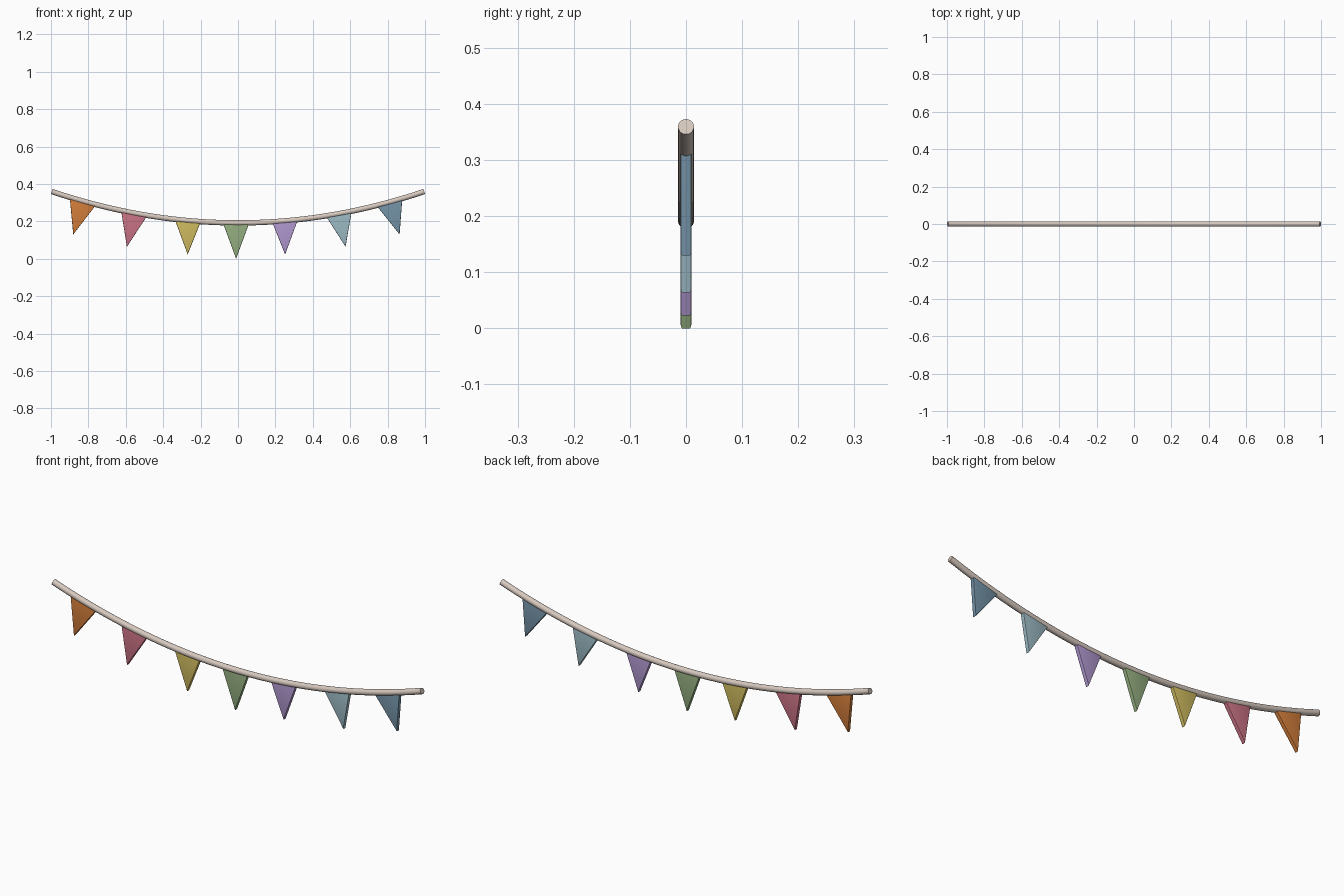
import bpy, bmesh, math
from mathutils import Vector

if "Cube" in bpy.data.objects:
    bpy.data.objects.remove(bpy.data.objects["Cube"])

ROPE_R, HALF, LOW, SAG = 0.0143, 0.9955, 0.192, 0.169
FLAG_T = 0.0098          # half thickness of a flag


def rope_z(x):
    return LOW + SAG * x * x


def material(name, rgb):
    def lin(c):
        c /= 255
        return c / 12.92 if c <= 0.04045 else ((c + 0.055) / 1.055) ** 2.4
    m = bpy.data.materials.new(name)
    m.diffuse_color = (*[lin(c) for c in rgb], 1)
    m.use_nodes = True
    m.node_tree.nodes["Principled BSDF"].inputs["Base Color"].default_value = m.diffuse_color
    return m


def add_object(name, bm, mat, angle):
    bmesh.ops.recalc_face_normals(bm, faces=bm.faces)
    me = bpy.data.meshes.new(name)
    bm.to_mesh(me)
    bm.free()
    me.materials.append(mat)
    ob = bpy.data.objects.new(name, me)
    bpy.context.collection.objects.link(ob)
    bpy.ops.object.select_all(action='DESELECT')
    ob.select_set(True)
    bpy.context.view_layer.objects.active = ob
    bpy.ops.object.shade_smooth_by_angle(angle=math.radians(angle))
    return ob


# Sagging rope: round section swept along a parabola
def build_rope(mat, steps=48, sides=20):
    bm = bmesh.new()
    rings = []
    for i in range(steps + 1):
        x = -HALF + 2 * HALF * i / steps
        normal = Vector((-2 * SAG * x, 0, 1)).normalized()
        centre = Vector((x, 0, rope_z(x)))
        ring = []
        for j in range(sides):
            a = 2 * math.pi * j / sides
            offset = normal * math.cos(a) + Vector((0, math.sin(a), 0))
            ring.append(bm.verts.new(centre + offset * ROPE_R))
        rings.append(ring)
    for a, b in zip(rings, rings[1:]):
        for j in range(sides):
            k = (j + 1) % sides
            bm.faces.new((a[j], a[k], b[k], b[j]))
    bm.faces.new(rings[0])
    bm.faces.new(rings[-1])
    add_object("rope", bm, mat, 40)


# Triangular flag with its top edge buried in the rope and softened rims
def build_flag(name, left, right, tip, mat):
    outline = [(left, rope_z(left) - 0.006), tip, (right, rope_z(right) - 0.006)]
    bm = bmesh.new()
    face = bm.faces.new([bm.verts.new((x, -FLAG_T, z)) for x, z in outline])
    ext = bmesh.ops.extrude_face_region(bm, geom=[face], use_keep_orig=True)
    moved = [g for g in ext["geom"] if isinstance(g, bmesh.types.BMVert)]
    bmesh.ops.translate(bm, vec=(0, 2 * FLAG_T, 0), verts=moved)
    bmesh.ops.recalc_face_normals(bm, faces=bm.faces)
    rims = [e for e in bm.edges if abs(e.verts[0].co.y - e.verts[1].co.y) < 1e-5]
    bmesh.ops.bevel(bm, geom=rims, offset=0.003, segments=2, profile=0.5,
                    affect='EDGES')
    add_object(name, bm, mat, 30)


build_rope(material("rope beige", (214, 200, 190)))

# name, left x, right x, tip, colour
flags = [
    ("orange", -0.899, -0.762, (-0.881, 0.130), (208, 124, 58)),
    ("pink", -0.624, -0.488, (-0.594, 0.064), (200, 114, 132)),
    ("yellow", -0.336, -0.201, (-0.269, 0.023), (204, 184, 94)),
    ("green", -0.079, 0.058, (-0.010, 0.000), (146, 172, 126)),
    ("lilac", 0.184, 0.318, (0.252, 0.023), (174, 150, 204)),
    ("pale_blue", 0.473, 0.607, (0.575, 0.064), (154, 184, 194)),
    ("slate_blue", 0.744, 0.878, (0.864, 0.130), (116, 146, 166)),
]
for colour, left, right, tip, rgb in flags:
    build_flag(colour + "_flag", left, right, tip,
               material(colour.replace("_", " "), rgb))
